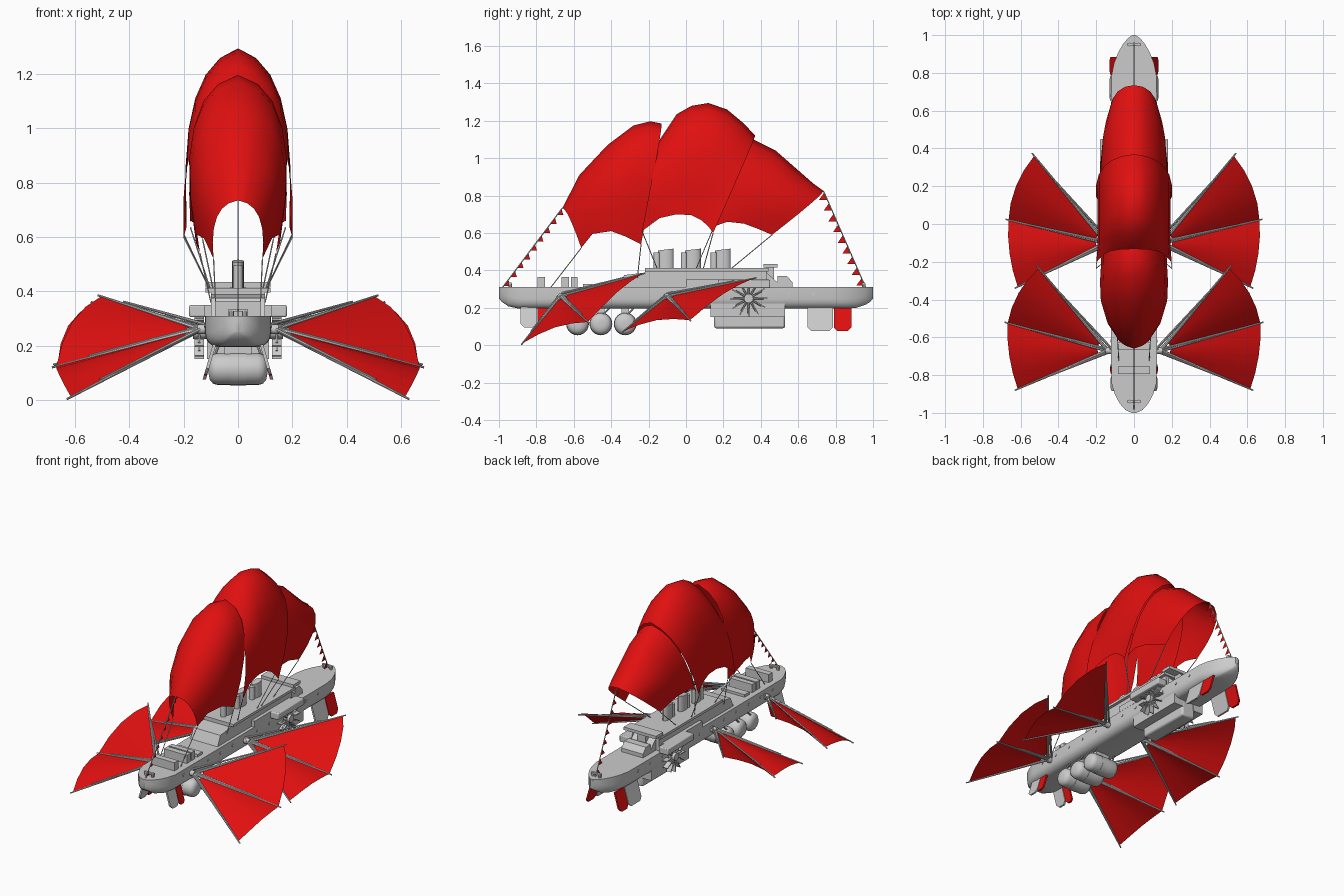
import bpy, bmesh
from math import sin, cos, pi, radians
from mathutils import Vector, Matrix

if "Cube" in bpy.data.objects:
    bpy.data.objects.remove(bpy.data.objects["Cube"])

RED = bpy.data.materials.new("red_cloth")
RED.diffuse_color = (0.75, 0.005, 0.005, 1)
RED.use_nodes = True
RED.node_tree.nodes["Principled BSDF"].inputs["Base Color"].default_value = RED.diffuse_color


def finish(bm, name, mat=None, mirror=False, angle=35, bevel=0):
    bmesh.ops.recalc_face_normals(bm, faces=bm.faces)
    me = bpy.data.meshes.new(name)
    bm.to_mesh(me)
    bm.free()
    me.shade_smooth()
    me.set_sharp_from_angle(angle=radians(angle))
    ob = bpy.data.objects.new(name, me)
    bpy.context.collection.objects.link(ob)
    if mat:
        me.materials.append(mat)
    if bevel:
        m = ob.modifiers.new("bevel", 'BEVEL')
        m.width, m.segments = bevel, 2
    if mirror:
        ob.modifiers.new("mirror", 'MIRROR')
    return ob


def grid(bm, rows, close=False):
    """Skin a list of point rows with quads."""
    vs = [[bm.verts.new(p) for p in r] for r in rows]
    n = len(rows[0])
    for a, b in zip(vs, vs[1:]):
        for j in range(n if close else n - 1):
            k = (j + 1) % n
            bm.faces.new((a[j], a[k], b[k], b[j]))
    return vs


def add_box(bm, x, y, z):
    c = Vector((sum(x) / 2, sum(y) / 2, sum(z) / 2))
    size = (x[1] - x[0], y[1] - y[0], z[1] - z[0])
    bmesh.ops.create_cube(bm, size=1, matrix=Matrix.Translation(c) @ Matrix.Diagonal((*size, 1)))


def box(name, x, y, z, **kw):
    bm = bmesh.new()
    add_box(bm, x, y, z)
    return finish(bm, name, **kw)


def rod(bm, a, b, r1, r2=None, seg=8):
    a, b = Vector(a), Vector(b)
    d = b - a
    m = Matrix.Translation((a + b) / 2) @ d.to_track_quat('Z', 'Y').to_matrix().to_4x4()
    bmesh.ops.create_cone(bm, cap_ends=True, segments=seg, radius1=r1,
                          radius2=r1 if r2 is None else r2, depth=d.length, matrix=m)


def prism(name, outline, x, **kw):
    """Side outline (y, z) extruded across x."""
    bm = bmesh.new()
    vs = grid(bm, [[(v, *p) for p in outline] for v in x], close=True)
    for v in vs:
        bm.faces.new(v)
    return finish(bm, name, **kw)


# Hull: lofted rounded sections (y, half width, bottom z)
bm = bmesh.new()
rows = []
for y, w, zb in [(-1, .012, .25), (-.985, .045, .232), (-.95, .076, .208), (-.9, .102, .197), (-.84, .12, .195),
                 (-.4, .122, .195), (.4, .122, .195), (.78, .12, .195), (.85, .106, .195), (.91, .083, .2),
                 (.96, .053, .216), (.985, .03, .232), (1, .01, .25)]:
    half = [(w, .31), (w, zb + .052)] + [(w * (.6 + .4 * cos(a * pi / 8)), zb + .052 * (1 - sin(a * pi / 8)))
                                        for a in (1, 2, 3, 4)]
    rows.append([(u, y, z) for u, z in half] + [(-u, y, z) for u, z in reversed(half)])
vs = grid(bm, rows, close=True)
bm.faces.new(vs[0])
bm.faces.new(vs[-1])
finish(bm, "hull")

# Superstructure
prism("bridge", [(-.36, .31), (-.33, .375), (-.2, .39), (-.2, .31)], (-.1, .1))
box("deck_house", (-.1, .1), (-.22, .43), (.31, .4))
box("deck_house_roof", (-.12, .12), (-.22, .44), (.395, .412))
box("side_gallery", (.1, .123), (0, .4), (.31, .35), mirror=True)
prism("aft_cabin", [(.43, .31), (.43, .39), (.49, .335), (.49, .37), (.54, .37), (.57, .335), (.57, .31)], (-.08, .08))
box("aft_bridge_wing", (-.12, .12), (.415, .49), (.415, .435))
box("aft_bridge_post", (-.03, .03), (.43, .47), (.35, .418))
for i, (y0, y1, z) in enumerate([(-.795, -.755, .365), (-.665, -.625, .365), (-.615, -.58, .365), (-.55, -.5, .327)]):
    box(f"deck_cargo_{i}", (-.085, .085), (y0, y1), (.305, z))

# Funnels: oval with slanted top and a smaller steam pipe in front
for i, y in enumerate((-.12, .025, .185)):
    bm = bmesh.new()
    ring = [(.022 * cos(a * pi / 8), y + .012 + .042 * sin(a * pi / 8)) for a in range(16)]
    vs = grid(bm, [[(u, v, .4) for u, v in ring], [(u, v, .51 + (v - y) * .12) for u, v in ring]], close=True)
    bm.faces.new(vs[1])
    rod(bm, (0, y - .035, .4), (0, y - .035, .495), .018, seg=12)
    finish(bm, f"funnel_{i}")

# Bollards and winch at the ends
bm = bmesh.new()
for y in (-.94, .95):
    for x in (-.025, .025):
        rod(bm, (x, y, .3), (x, y, .33), .01)
    add_box(bm, (-.035, .035), (y - .008, y + .008), (.325, .335))
finish(bm, "bollards")

# Portholes
bm = bmesh.new()
for i in range(12):
    y = -.75 + i * .13
    rod(bm, (.118, y, .275), (.125, y, .275), .009, seg=10)
finish(bm, "portholes", mirror=True)

# Keel blister and side bilge strakes
box("keel_blister", (-.05, .05), (.15, .53), (.09, .2), bevel=.012)
box("bilge_strake", (.04, .115), (.13, .53), (.15, .23), mirror=True)

# Paddle wheels with sponsons
box("paddle_sponson", (.11, .18), (.17, .45), (.305, .35), mirror=True, bevel=.006)
bm = bmesh.new()
wy, wz = .335, .25
rod(bm, (.11, wy, wz), (.165, wy, wz), .025, seg=12)
for i in range(12):
    a = i * pi / 6
    c, s = cos(a), sin(a)
    rod(bm, (.143, wy, wz), (.143, wy + .08 * c, wz + .08 * s), .005, seg=6)
    p = [(u, wy + r * c, wz + r * s) for u, r in ((.126, .05), (.16, .05), (.16, .1), (.126, .1))]
    f = bm.faces.new([bm.verts.new(v) for v in p])
    off = Vector((0, -s, c)) * .006
    ext = bmesh.ops.extrude_face_region(bm, geom=[f])['geom']
    bmesh.ops.translate(bm, vec=off, verts=[g for g in ext if isinstance(g, bmesh.types.BMVert)])
finish(bm, "paddle_wheel", mirror=True)

# Fuel tanks with domed ends, slung below the bow
prof = [(-.108, .02), (-.104, .04), (-.092, .054), (-.075, .059), (-.03, .059), (-.03, .061), (.03, .061), (.03, .059),
        (.075, .059), (.092, .054), (.104, .04), (.108, .02)]
for i, y in enumerate((-.58, -.455, -.325)):
    bm = bmesh.new()
    vs = grid(bm, [[(x, y + r * cos(a * pi / 12), .114 + r * sin(a * pi / 12)) for a in range(24)] for x, r in prof], close=True)
    bm.faces.new(vs[0])
    bm.faces.new(vs[-1])
    add_box(bm, (-.05, .05), (y - .02, y + .02), (.165, .2))
    for x in (-.095, .095):
        rod(bm, (x * .95, y, .15), (x * .7, y + .06, .215), .005)
    finish(bm, f"tank_{i}")


# Splayed fins: grey fin and red rudder
def fin(name, y0, y1, zt, zb, mat=None):
    bm = bmesh.new()
    c = min(.02, (y1 - y0) / 4)
    out = [(y0, zt), (y0, zb + c), (y0 + c, zb), (y1 - c, zb), (y1, zb + c), (y1, zt)]
    vs = grid(bm, [[(.088 + (.2 - z) * .29 + t, y, z) for y, z in out] for t in (-.006, .006)], close=True)
    for v in vs:
        bm.faces.new(v)
    finish(bm, name, mat, mirror=True)


fin("rear_fin", .65, .785, .21, .075)
fin("rear_rudder", .79, .885, .2, .075, RED)
fin("front_fin", -.885, -.8, .205, .095)
fin("front_rudder", -.795, -.74, .2, .09, RED)


# Fan wings: three struts each with billowed cloth between
def wing(name, root, tips):
    root = Vector(root)
    d = [Vector(t) - root for t in tips]
    bm = bmesh.new()
    rows = []
    for i in range(2):
        for k in range(5 if i else 4):
            s = k / 4
            v = d[i].normalized().lerp(d[i + 1].normalized(), s).normalized()
            ln = (d[i].length * (1 - s) + d[i + 1].length * s) * (.97 - .02 * sin(pi * s))
            rows.append([root + v * ln * r + Vector((0, 0, .035 * sin(pi * s) * r)) for r in (.1, .4, .7, 1)])
    grid(bm, rows)
    finish(bm, name + "_cloth", RED, mirror=True)
    bm = bmesh.new()
    for v in d:
        rod(bm, root, root + v, .01, .004)
        rod(bm, root + Vector((-.03, 0, .015)), root + v * .75 + Vector((0, 0, .008)), .007, .004)
    rod(bm, root + Vector((-.07, 0, 0)), root + Vector((.01, 0, 0)), .018, seg=12)
    finish(bm, name + "_struts", mirror=True)


wing("front_wing", (.14, -.67, .26), [(.515, -.22, .385), (.685, -.52, .12), (.63, -.88, .003)])
wing("rear_wing", (.15, -.1, .26), [(.54, .375, .36), (.68, .025, .13), (.63, -.34, .07)])


# Sails: ridge (y,z), shoulder control (x,y,z), foot (x,y,z), lofted as arches
def sail(name, stations):
    bm = bmesh.new()
    rows = []
    for r, c, f in stations:
        R, C, F = Vector((0, *r)), Vector(c), Vector(f)
        half = [R * (1 - t) ** 2 + C * 2 * t * (1 - t) + F * t * t for t in [k / 6 for k in range(7)]]
        rows.append([(-p.x, p.y, p.z) for p in reversed(half[1:])] + half)
    grid(bm, rows)
    finish(bm, name, RED, angle=60)


sail("front_sail", [((-.66, .735), (.11, -.63, .72), (.09, -.56, .52)), ((-.57, .91), (.19, -.54, .87), (.125, -.5, .595)),
                    ((-.42, 1.07), (.24, -.41, 1.03), (.155, -.4, .61)), ((-.28, 1.175), (.25, -.3, 1.12), (.155, -.32, .58)),
                    ((-.19, 1.197), (.25, -.2, 1.14), (.145, -.27, .555)), ((-.13, 1.185), (.25, -.13, 1.13), (.14, -.24, .54))])
sail("middle_sail", [((-.14, 1.1), (.22, -.15, 1.06), (.2, -.235, .61)), ((-.05, 1.235), (.22, -.06, 1.17), (.19, -.14, .68)),
                     ((.03, 1.28), (.22, .02, 1.21), (.19, -.05, .7)), ((.12, 1.295), (.22, .11, 1.227), (.19, .03, .695)),
                     ((.22, 1.26), (.22, .21, 1.2), (.19, .08, .67)), ((.31, 1.185), (.22, .3, 1.13), (.19, .12, .635)),
                     ((.37, 1.12), (.22, .35, 1.06), (.2, .145, .6))])
sail("rear_sail", [((.36, 1.1), (.21, .34, 1.05), (.175, .15, .635)), ((.48, 1.04), (.21, .46, .98), (.175, .22, .66)),
                   ((.6, .935), (.21, .57, .87), (.16, .31, .65)), ((.68, .865), (.19, .66, .83), (.145, .39, .62)),
                   ((.735, .825), (.16, .73, .8), (.13, .46, .59))])

# Rigging ropes from sail feet to the deck
bm = bmesh.new()
for a, b in [((.09, -.56, .52), (.08, -.73, .3)), ((.14, -.24, .54), (.1, -.26, .36)), ((.2, -.235, .61), (.1, -.15, .4)),
             ((.2, .145, .6), (.1, .09, .4)), ((.175, .15, .635), (.1, .05, .4)), ((.13, .46, .59), (.09, .23, .4))]:
    rod(bm, a, b, .0025, seg=6)
finish(bm, "sail_ropes", mirror=True)

# Bunting lines with pennants on the inner side
for name, a, b, n in (("front", (0, -.66, .735), (0, -.98, .31), 9), ("rear", (0, .735, .825), (0, .96, .31), 9)):
    a, b = Vector(a), Vector(b)
    bm = bmesh.new()
    rod(bm, a, b, .003, seg=6)
    finish(bm, name + "_bunting_rope")
    bm = bmesh.new()
    for i in range(n):
        p, q = a.lerp(b, (i + .15) / n), a.lerp(b, (i + .85) / n)
        tip = Vector((0, q.y + (.035 if name == "front" else -.045), q.z))
        bm.faces.new([bm.verts.new(v) for v in (p, q, tip)])
    finish(bm, name + "_pennants", RED)
